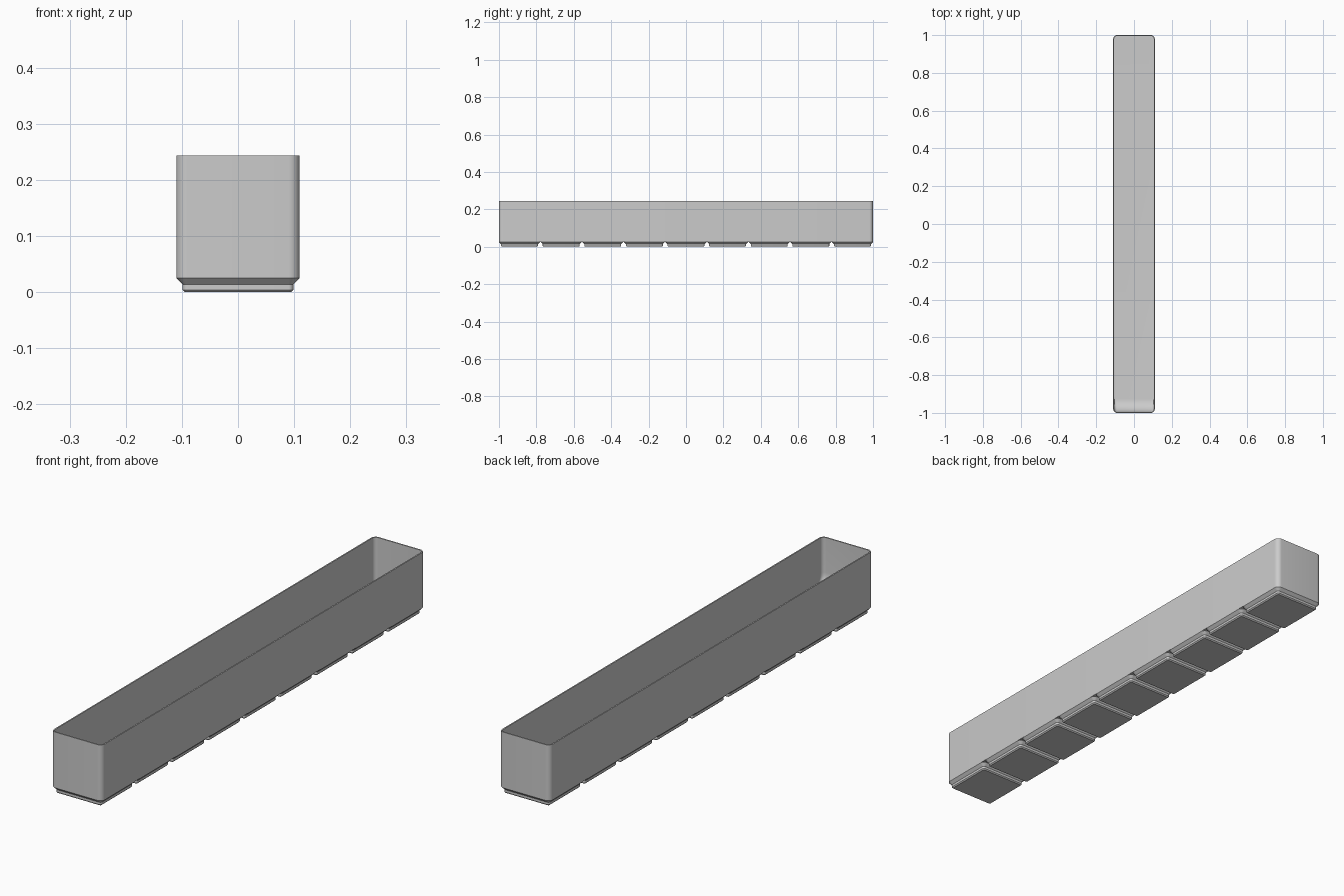
import bpy
import bmesh
from math import sin, cos, pi, radians

cube = bpy.data.objects.get("Cube")
if cube:
    bpy.data.objects.remove(cube)

MM = 2 / 377.5            # model units per millimetre
CELLS, PITCH = 9, 42 * MM
HALF_X, HALF_Y = 20.75 * MM, 1.0
HEIGHT, BODY_Z, FLOOR_Z = 0.2435, 0.0262, 0.037
WALL, CORNER, SCOOP = 0.95 * MM, 3.75 * MM, 0.07

grey = bpy.data.materials.new("plain grey")
grey.use_nodes = True
colour = (0.6, 0.6, 0.6, 1)
grey.diffuse_color = colour
grey.node_tree.nodes["Principled BSDF"].inputs["Base Color"].default_value = colour


def ring(half_x, y0, y1, radius, z, steps=8):
    """Rounded rectangle, counter-clockwise from the back left corner."""
    points = []
    centres = [(half_x - radius, y1 - radius), (radius - half_x, y1 - radius),
               (radius - half_x, y0 + radius), (half_x - radius, y0 + radius)]
    for quarter, (cx, cy) in enumerate(centres):
        for i in range(steps + 1):
            a = (quarter + i / steps) * pi / 2
            points.append((cx + radius * cos(a), cy + radius * sin(a), z))
    return points


def loft(name, rings):
    """Skin a stack of rings and close both ends."""
    bm = bmesh.new()
    loops = [[bm.verts.new(p) for p in r] for r in rings]
    for low, high in zip(loops, loops[1:]):
        for i in range(len(low)):
            j = (i + 1) % len(low)
            bm.faces.new((low[i], low[j], high[j], high[i]))
    bm.faces.new(loops[0][::-1])
    bm.faces.new(loops[-1])
    bmesh.ops.recalc_face_normals(bm, faces=bm.faces[:])
    mesh = bpy.data.meshes.new(name)
    bm.to_mesh(mesh)
    bm.free()
    mesh.materials.append(grey)
    obj = bpy.data.objects.new(name, mesh)
    bpy.context.collection.objects.link(obj)
    bpy.ops.object.select_all(action="DESELECT")
    obj.select_set(True)
    bpy.context.view_layer.objects.active = obj
    bpy.ops.object.shade_smooth_by_angle(angle=radians(30))
    return obj


# Open tray: outer wall, rim, then the cavity down to the curved front scoop
inner_x, inner_y, inner_r = HALF_X - WALL, HALF_Y - WALL, CORNER - WALL
tray = [ring(HALF_X, -HALF_Y, HALF_Y, CORNER, z) for z in (BODY_Z, HEIGHT)]
tray.append(ring(inner_x, -inner_y, inner_y, inner_r, HEIGHT))
SCOOP_STEPS = 12
for i in range(SCOOP_STEPS + 1):
    a = i / SCOOP_STEPS * pi / 2
    front = -inner_y + SCOOP * (1 - cos(a))
    z = FLOOR_Z + SCOOP * (1 - sin(a))
    tray.append(ring(inner_x, front, inner_y, inner_r, z))
loft("tray", tray)

# Stepped feet: (height, inset, corner radius) in millimetres
FOOT = [(0, 2.95, 0.8), (0.8, 2.15, 1.6), (2.6, 2.15, 1.6), (4.75, 0, 3.75)]
for cell in range(CELLS):
    y = (cell - (CELLS - 1) / 2) * PITCH
    rings = []
    for z, inset, radius in FOOT:
        half = HALF_X - inset * MM
        rings.append(ring(half, y - half, y + half, radius * MM, z * MM))
    rings.append(ring(HALF_X, y - HALF_X, y + HALF_X, CORNER, BODY_Z))
    loft(f"foot_{cell + 1}", rings)
